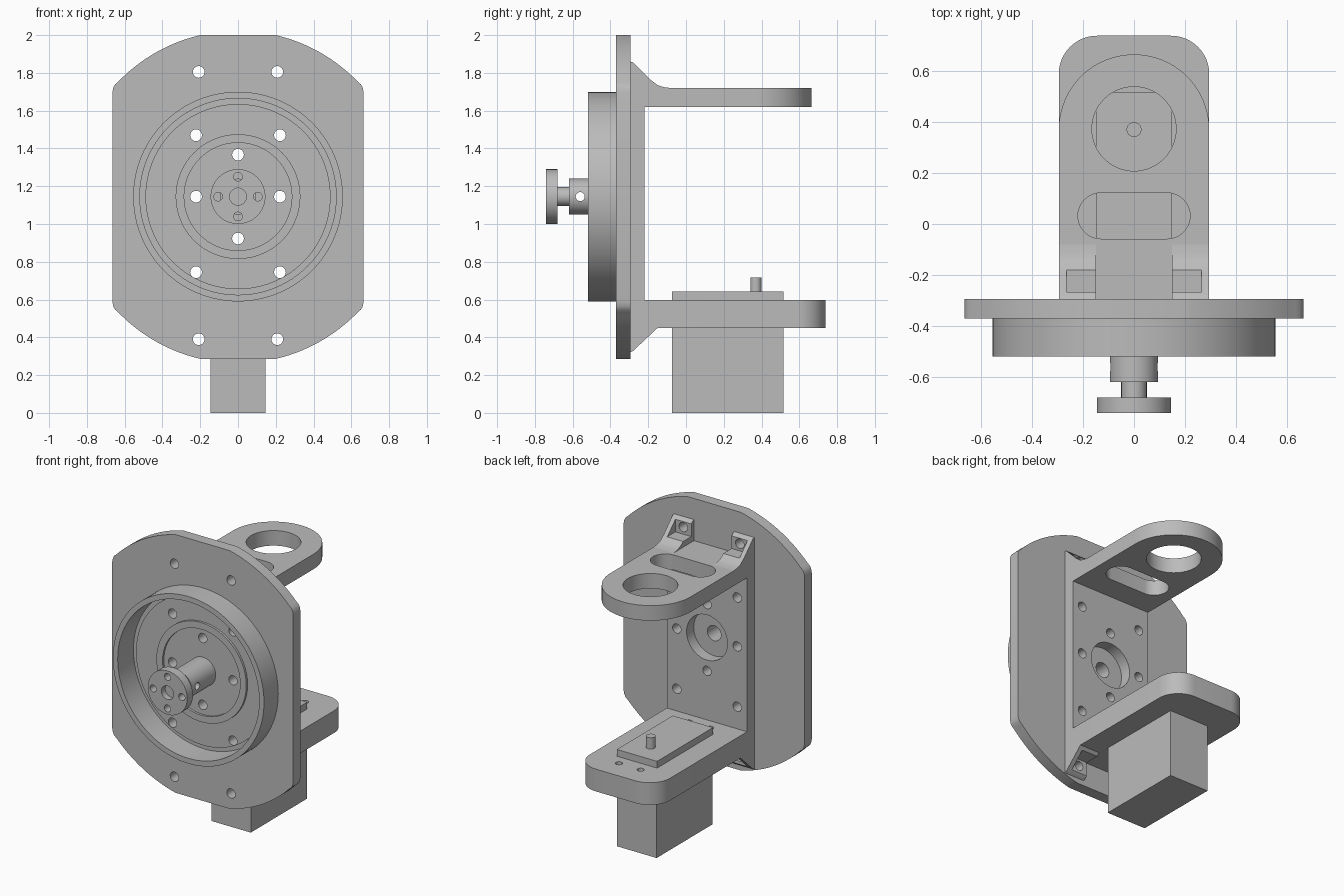
import bpy, bmesh, math
from mathutils import Vector

if "Cube" in bpy.data.objects:
    bpy.data.objects.remove(bpy.data.objects["Cube"], do_unlink=True)

grey = bpy.data.materials.new("machined_grey")
grey.use_nodes = True
grey.diffuse_color = (0.5, 0.5, 0.5, 1)
grey.node_tree.nodes["Principled BSDF"].inputs["Base Color"].default_value = (0.5, 0.5, 0.5, 1)

HUB_Z = 1.145    # height of the rotation axis
HALF = 0.295     # half width of the bracket


def finish(name, bm):
    bmesh.ops.remove_doubles(bm, verts=bm.verts, dist=1e-5)
    bmesh.ops.recalc_face_normals(bm, faces=bm.faces)
    mesh = bpy.data.meshes.new(name)
    bm.to_mesh(mesh)
    bm.free()
    mesh.materials.append(grey)
    obj = bpy.data.objects.new(name, mesh)
    bpy.context.collection.objects.link(obj)
    return obj


def prism(name, pts, axis, lo, hi):
    """Extrude a 2D outline along x (y,z), y (x,z) or z (x,y)."""
    place = {"x": lambda a, b, h: (h, a, b),
             "y": lambda a, b, h: (a, h, b),
             "z": lambda a, b, h: (a, b, h)}[axis]
    bm = bmesh.new()
    face = bm.faces.new([bm.verts.new(place(a, b, lo)) for a, b in pts])
    out = bmesh.ops.extrude_face_region(bm, geom=[face])
    verts = [g for g in out["geom"] if isinstance(g, bmesh.types.BMVert)]
    bmesh.ops.translate(bm, verts=verts, vec=Vector(place(0, 0, hi - lo)))
    return finish(name, bm)


def arc(cx, cy, r, start, end, n=12):
    steps = [math.radians(start + (end - start) * i / n) for i in range(n + 1)]
    return [(cx + r * math.cos(t), cy + r * math.sin(t)) for t in steps]


def rod(name, cx, cy, r, axis, lo, hi, n=32):
    return prism(name, arc(cx, cy, r, 0, 360, n)[:-1], axis, lo, hi)


def box(name, x0, x1, y0, y1, z0, z1):
    return prism(name, [(x0, y0), (x1, y0), (x1, y1), (x0, y1)], "z", z0, z1)


def lathe(name, profile, n=96):
    """Turn a closed (radius, y) profile about the hub axis."""
    bm = bmesh.new()
    verts = [bm.verts.new((r, y, HUB_Z)) for r, y in profile]
    edges = [bm.edges.new((verts[i - 1], v)) for i, v in enumerate(verts)]
    bmesh.ops.spin(bm, geom=verts + edges, cent=(0, 0, HUB_Z), axis=(0, 1, 0),
                   angle=math.tau, steps=n, use_duplicate=False)
    bmesh.ops.dissolve_degenerate(bm, dist=1e-6, edges=bm.edges)
    return finish(name, bm)


def collar(name, inner, outer, y0, y1):
    return lathe(name, [(inner, y0), (outer, y0), (outer, y1), (inner, y1)])


def cut(cutter, *targets):
    cutter.hide_render = True
    for obj in targets:
        mod = obj.modifiers.new("cut", "BOOLEAN")
        mod.operation, mod.solver, mod.object = "DIFFERENCE", "EXACT", cutter
        bpy.context.view_layer.objects.active = obj
        bpy.ops.object.modifier_apply(modifier=mod.name)
    bpy.data.objects.remove(cutter, do_unlink=True)


# Face plate: a large disc trimmed on four sides
corner = [(0.665, 0.555), (0.66, 0.58), (0.65, 0.597)] + arc(0, 0, 0.88, 44, 77, 14)
half = corner + [(-x, z) for x, z in reversed(corner)]
outline = half + [(-x, -z) for x, z in half]
plate = prism("face_plate", [(x, z + HUB_Z - 0.002) for x, z in outline], "y", -0.37, -0.295)
cut(collar("groove", 0.49, 0.52, -0.4, -0.355), plate)

# Cup wall and low ridge on the front
cup = collar("cup_wall", 0.52, 0.555, -0.52, -0.37)
ridge = collar("inner_ridge", 0.285, 0.33, -0.385, -0.37)

# Shaft: hub, neck and end flange
hub = rod("shaft_hub", 0, HUB_Z, 0.095, "y", -0.62, -0.37, 48)
neck = rod("shaft_neck", 0, HUB_Z, 0.05, "y", -0.68, -0.62)
flange = rod("shaft_flange", 0, HUB_Z, 0.145, "y", -0.74, -0.68, 64)
for dx, dz in ((1, 0), (-1, 0), (0, 1), (0, -1)):
    cut(rod("hole", dx * 0.105, HUB_Z + dz * 0.105, 0.023, "y", -0.8, -0.65, 20), flange)
cut(rod("hole", 0, HUB_Z, 0.045, "y", -0.8, -0.7), flange)
cut(rod("hole", -0.56, HUB_Z, 0.024, "x", -0.2, 0.2, 20), hub)

# Bracket wall behind the plate
wall = box("bracket_wall", -HALF, HALF, -0.295, -0.22, 0.45, 1.72)
cut(rod("recess", 0, HUB_Z, 0.15, "y", -0.31, -0.1, 48), wall)
cut(rod("bore", 0, HUB_Z, 0.05, "y", -0.5, -0.28), plate, hub)

# Upper arm with round end, bearing hole and slot
upper = prism("upper_arm", [(-HALF, -0.22), (HALF, -0.22)] + arc(0, 0.37, HALF, 0, 180, 40),
              "z", 1.62, 1.72)
cut(rod("bearing_hole", 0, 0.373, 0.165, "z", 1.5, 1.8, 64), upper)
slot = arc(0.13, 0.032, 0.09, -90, 90, 16) + arc(-0.13, 0.032, 0.09, 90, 270, 16)
cut(prism("slot", slot, "z", 1.5, 1.8), upper)

# Lower arm with rounded corners and small screw holes
R = 0.15
lower = prism("lower_arm", [(-HALF, -0.22), (HALF, -0.22)]
              + arc(HALF - R, 0.738 - R, R, 0, 90) + arc(R - HALF, 0.738 - R, R, 90, 180),
              "z", 0.45, 0.598)
for x in (-0.08, 0.08):
    for y in (-0.14, 0.59):
        cut(rod("hole", x, y, 0.022, "z", 0.52, 0.7, 20), lower)

# Motor block, its mounting pad and output pin
box("motor_block", -0.145, 0.145, -0.073, 0.515, 0, 0.45)
box("motor_pad", -0.148, 0.148, -0.073, 0.515, 0.598, 0.643)
pin = rod("motor_pin", 0, 0.37, 0.029, "z", 0.643, 0.718)

# Pocketed mounting lugs at the four bracket corners
top_lug = [(-0.295, 1.72), (-0.295, 1.86), (-0.28, 1.855), (-0.19, 1.765),
           (-0.15, 1.735), (-0.115, 1.724), (-0.08, 1.72)]
low_lug = [(-0.295, 0.45), (-0.295, 0.32), (-0.28, 0.328), (-0.15, 0.45)]
lugs = []
for side, label in ((1, "left"), (-1, "right")):
    for level, profile, hole_z, z0, z1 in (("upper", top_lug, 1.805, 1.758, 2.0),
                                           ("lower", low_lug, 0.39, 0.2, 0.433)):
        lo, hi = sorted((side * 0.148, side * HALF))
        lug = prism(f"{level}_{label}_lug", profile, "x", lo, hi)
        lo, hi = sorted((side * 0.1, side * 0.265))
        cut(box("pocket", lo, hi, -0.267, 0.1, z0, z1), lug)
        cut(rod("hole", side * 0.208, hole_z, 0.031, "y", -0.5, 0, 24), plate, lug)
        lugs.append(lug)

# Screw holes through the plate and wall
spots = [(s * 0.222, z) for s in (-1, 1) for z in (0.745, HUB_Z, 1.47)] + [(0, 0.923), (0, 1.367)]
for x, z in spots:
    cut(rod("hole", x, z, 0.031, "y", -0.5, -0.1, 24), plate, wall)

# Smooth the round sides and keep the edges sharp
bpy.ops.object.select_all(action="DESELECT")
for obj in [plate, cup, ridge, hub, neck, flange, wall, upper, lower, pin] + lugs:
    obj.select_set(True)
bpy.context.view_layer.objects.active = plate
bpy.ops.object.shade_smooth_by_angle(angle=math.radians(30))
